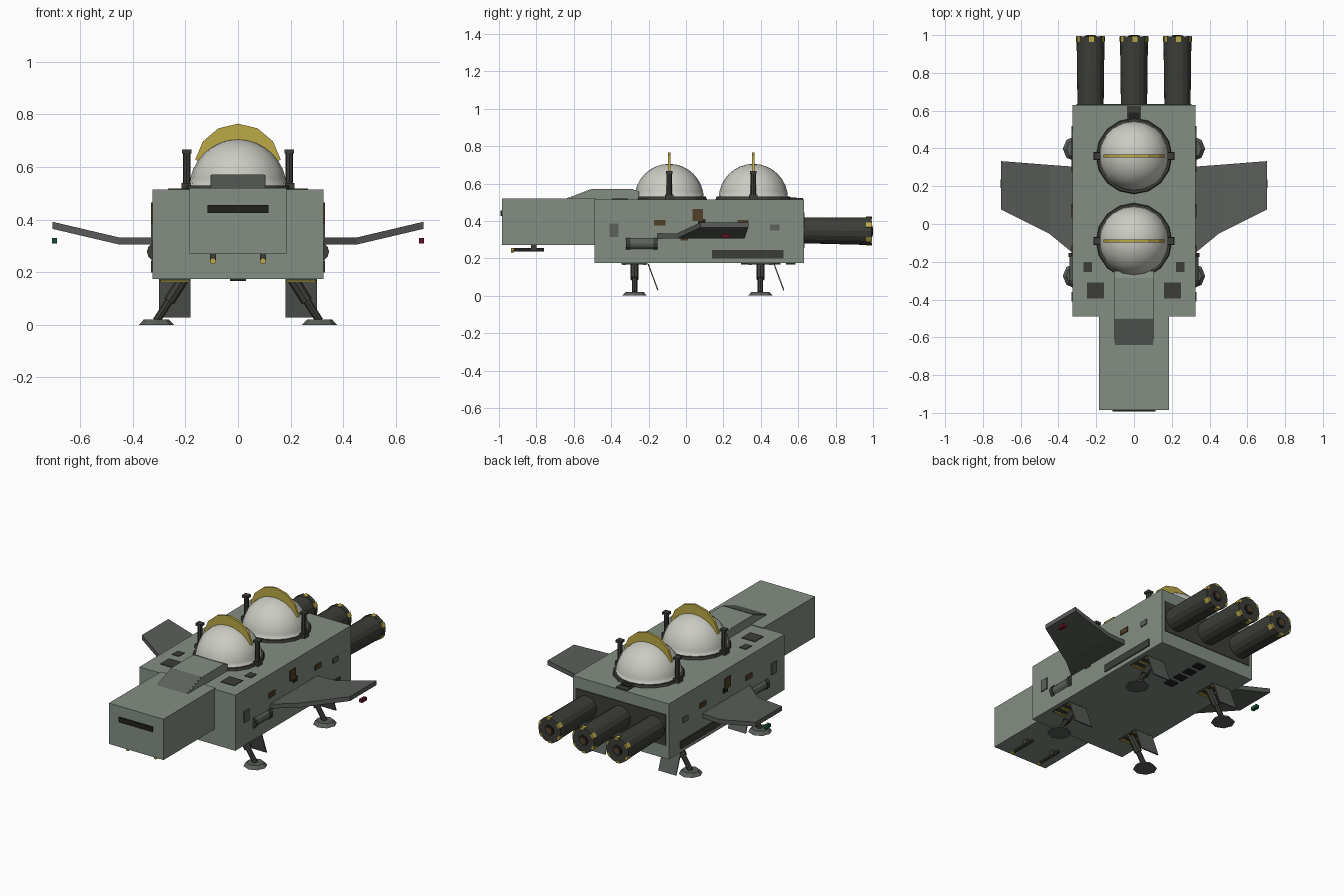
import bpy, bmesh
from math import radians, sin, cos, pi
from mathutils import Vector

if "Cube" in bpy.data.objects:
    bpy.data.objects.remove(bpy.data.objects["Cube"])


def mat(name, r, g, b):
    m = bpy.data.materials.new(name)
    m.diffuse_color = (r, g, b, 1)
    m.use_nodes = True
    m.node_tree.nodes["Principled BSDF"].inputs["Base Color"].default_value = m.diffuse_color
    return m


HULL = mat("hull_green_grey", .23, .27, .23)
PANEL = mat("panel_grey", .11, .125, .11)
WING = mat("wing_grey", .10, .11, .10)
DARK = mat("dark_metal", .045, .048, .04)
BLACK = mat("black", .015, .015, .014)
YELLOW = mat("yellow", .50, .40, .06)
BROWN = mat("rust", .08, .05, .02)
GLASS = mat("dome_white", .60, .60, .55)
RED = mat("red_light", .12, .005, .02)
GREEN = mat("green_light", .005, .08, .03)


def finish(name, bm, m, smooth=False):
    bmesh.ops.recalc_face_normals(bm, faces=bm.faces)
    me = bpy.data.meshes.new(name)
    bm.to_mesh(me)
    bm.free()
    me.materials.append(m)
    for p in me.polygons:
        p.use_smooth = smooth
    ob = bpy.data.objects.new(name, me)
    bpy.context.collection.objects.link(ob)
    return ob


def box(name, x, y, z, m):
    """Box from (min, max) ranges."""
    bm = bmesh.new()
    bmesh.ops.create_cube(bm, size=1)
    for v in bm.verts:
        for i, (a, b) in enumerate((x, y, z)):
            v.co[i] = (a + b) / 2 + v.co[i] * (b - a)
    return finish(name, bm, m)


def rod(name, p, q, r1, r2, m, sides=12):
    """Cylinder or cone between two points."""
    p, q = Vector(p), Vector(q)
    bm = bmesh.new()
    bmesh.ops.create_cone(bm, cap_ends=True, segments=sides, radius1=r1, radius2=r2, depth=(q - p).length)
    rot = Vector((0, 0, 1)).rotation_difference(q - p).to_matrix()
    for v in bm.verts:
        v.co = rot @ v.co + (p + q) / 2
    return finish(name, bm, m)


def prism(name, pts, offset, m):
    """Extrude a planar outline by a vector."""
    bm = bmesh.new()
    f = bm.faces.new([bm.verts.new(p) for p in pts])
    ext = bmesh.ops.extrude_face_region(bm, geom=[f])
    bmesh.ops.translate(bm, vec=offset, verts=[e for e in ext["geom"] if isinstance(e, bmesh.types.BMVert)])
    return finish(name, bm, m)


# Hull, nose and canopy
box("main_hull", (-.325, .325), (-.49, .63), (.175, .515), HULL)
box("nose", (-.185, .185), (-.985, -.48), (.27, .52), HULL)
box("nose_slot", (-.115, .115), (-.993, -.98), (.425, .455), BLACK)
prism("canopy", [(-.105, y, z) for y, z in
      ((-.645, .515), (-.5, .57), (-.285, .57), (-.25, .555), (-.25, .51))], (.21, 0, 0), HULL)
prism("canopy_window", [(-.1, -.64, .518), (.1, -.64, .518), (.1, -.502, .5705), (-.1, -.502, .5705)],
      (0, 0, .002), PANEL)

# Domes with collars, crests and side posts
for tag, cy in (("front", -.09), ("rear", .36)):
    rod(tag + "_dome_collar", (0, cy, .51), (0, cy, .53), .203, .197, DARK, 16)
    bm = bmesh.new()
    bmesh.ops.create_uvsphere(bm, u_segments=20, v_segments=16, radius=.185)
    bmesh.ops.bisect_plane(bm, geom=bm.verts[:] + bm.edges[:] + bm.faces[:], plane_co=(0, 0, 0),
                           plane_no=(0, 0, -1), clear_outer=True)
    bmesh.ops.translate(bm, vec=(0, cy, .52), verts=bm.verts)
    finish(tag + "_dome", bm, GLASS, True)
    outer = [(.165 * cos(radians(a)), cy - .007, .60 + .165 * sin(radians(a))) for a in (10, 36, 63, 90, 117, 144, 170)]
    inner = [(.175 * cos(radians(a)), cy - .007, .52 + .175 * sin(radians(a))) for a in (146, 118, 90, 62, 34)]
    prism(tag + "_dome_crest", outer + inner, (0, .014, 0), YELLOW)
    for s in (-1, 1):
        x = s * .195
        rod(tag + "_post", (x, cy, .51), (x, cy, .655), .015, .015, DARK, 8)
        box(tag + "_post_cap", (x - .018, x + .018), (cy - .018, cy + .018), (.652, .667), DARK)
        box(tag + "_post_base", (x - .02, x + .02), (cy - .022, cy + .022), (.51, .54), DARK)

# Engines with striped rear rings
box("engine_backplate", (-.305, .305), (.62, .634), (.255, .445), DARK)
for ex in (-.23, 0, .23):
    rod("engine", (ex, .60, .35), (ex, .985, .345), .069, .074, DARK, 16)
    rod("engine_ring", (ex, .965, .345), (ex, .992, .345), .076, .076, DARK, 16)
    rod("engine_core_rim", (ex, .98, .345), (ex, .997, .345), .035, .03, BLACK, 12)
    rod("engine_core", (ex, .98, .345), (ex, 1.0, .345), .022, .02, BROWN, 12)
    for k in range(6):
        a, h = k * pi / 3 + .45, .17
        pts = [(ex + r * cos(t), .963, .345 + r * sin(t)) for r, t in
               ((.066, a - h), (.078, a - h), (.078, a + h), (.066, a + h))]
        prism("engine_stripe", pts, (0, .032, 0), YELLOW)

# Side panels: y range, z range, material
panels = [((-.41, -.36), (.315, .385), PANEL), ((-.17, -.11), (.375, .405), BROWN),
          ((.035, .09), (.40, .465), BROWN), ((-.03, .01), (.295, .325), BROWN),
          ((.065, .105), (.38, .41), BLACK), ((.275, .335), (.375, .405), BROWN),
          ((.45, .50), (.35, .38), PANEL), ((.14, .52), (.20, .245), DARK)]

for s in (-1, 1):
    side = "right" if s > 0 else "left"
    for yr, zr, m in panels:
        box(side + "_side_panel", tuple(sorted((s * .31, s * .331))), yr, zr, m)
    # Side canister
    rod(side + "_canister", (s * .31, -.31, .278), (s * .31, -.155, .278), .031, .031, PANEL)
    for y in (-.31, -.165):
        rod(side + "_canister_band", (s * .31, y - .01, .278), (s * .31, y + .012, .278), .036, .036, DARK)
    # Top hatches
    box(side + "_large_hatch", (s * .205 - .045, s * .205 + .045), (-.395, -.31), (.51, .519), DARK)
    box(side + "_small_hatch", (s * .245 - .022, s * .245 + .022), (-.255, -.2), (.51, .519), DARK)
    # Cranked wing: chord sections (x, leading y, trailing y, top z)
    bm = bmesh.new()
    rings = []
    for x, y0, y1, z in ((.31, -.165, .303, .332), (.45, -.05, .313, .332), (.705, .077, .333, .392)):
        rings.append([bm.verts.new((s * x, y, zz)) for y, zz in
                      ((y0, z - .027), (y1, z - .027), (y1, z), (y0, z))])
    for a, b in zip(rings, rings[1:]):
        for i in range(4):
            bm.faces.new((a[i], a[(i + 1) % 4], b[(i + 1) % 4], b[i]))
    bm.faces.new(rings[0])
    bm.faces.new(rings[-1])
    finish(side + "_wing", bm, WING)
    box(side + "_wing_light", (s * .698 - .01, s * .698 + .01), (.19, .235), (.31, .33), RED if s > 0 else GREEN)
    # Chin guns
    gx = s * .095
    rod(side + "_gun_barrel", (gx, -.925, .246), (gx, -.76, .246), .009, .009, DARK, 8)
    rod(side + "_gun_tip", (gx, -.935, .243), (gx, -.92, .243), .012, .012, YELLOW, 8)
    box(side + "_gun_mount", (gx - .012, gx + .012), (-.83, -.8), (.245, .275), DARK)
    # Landing legs
    for tag, ly in (("front", -.275), ("rear", .398)):
        n = side + "_" + tag
        box(n + "_leg_bay", (s * .24 - .06, s * .24 + .06), (ly - .07, ly + .07), (.168, .18), DARK)
        for k in (-.055, 0, .055):
            box(n + "_bay_stripe", (s * .24 - .055, s * .24 + .055), (ly + k - .009, ly + k + .009), (.163, .172), YELLOW)
        rod(n + "_leg_upper", (s * .205, ly, .18), (s * .262, ly, .09), .022, .022, DARK, 8)
        rod(n + "_leg_lower", (s * .24, ly, .125), (s * .31, ly, .015), .015, .015, DARK, 8)
        rod(n + "_foot", (s * .31, ly, 0), (s * .31, ly, .02), .067, .048, WING, 8)
        prism(n + "_leg_door", [(s * .18, ly + .07, .168), (s * .3, ly + .07, .168),
              (s * .3, ly + .122, .028), (s * .18, ly + .122, .028)], (0, .006, .002), WING)

# Rear top block and belly vents
box("tail_block", (-.038, .038), (.54, .625), (.51, .522), DARK)
box("tail_block_inset", (-.028, .028), (.55, .59), (.515, .526), BLACK)
for y in (.32, .40, .48, .56):
    box("belly_vent", (-.03, .03), (y - .025, y + .025), (.167, .18), BLACK)
